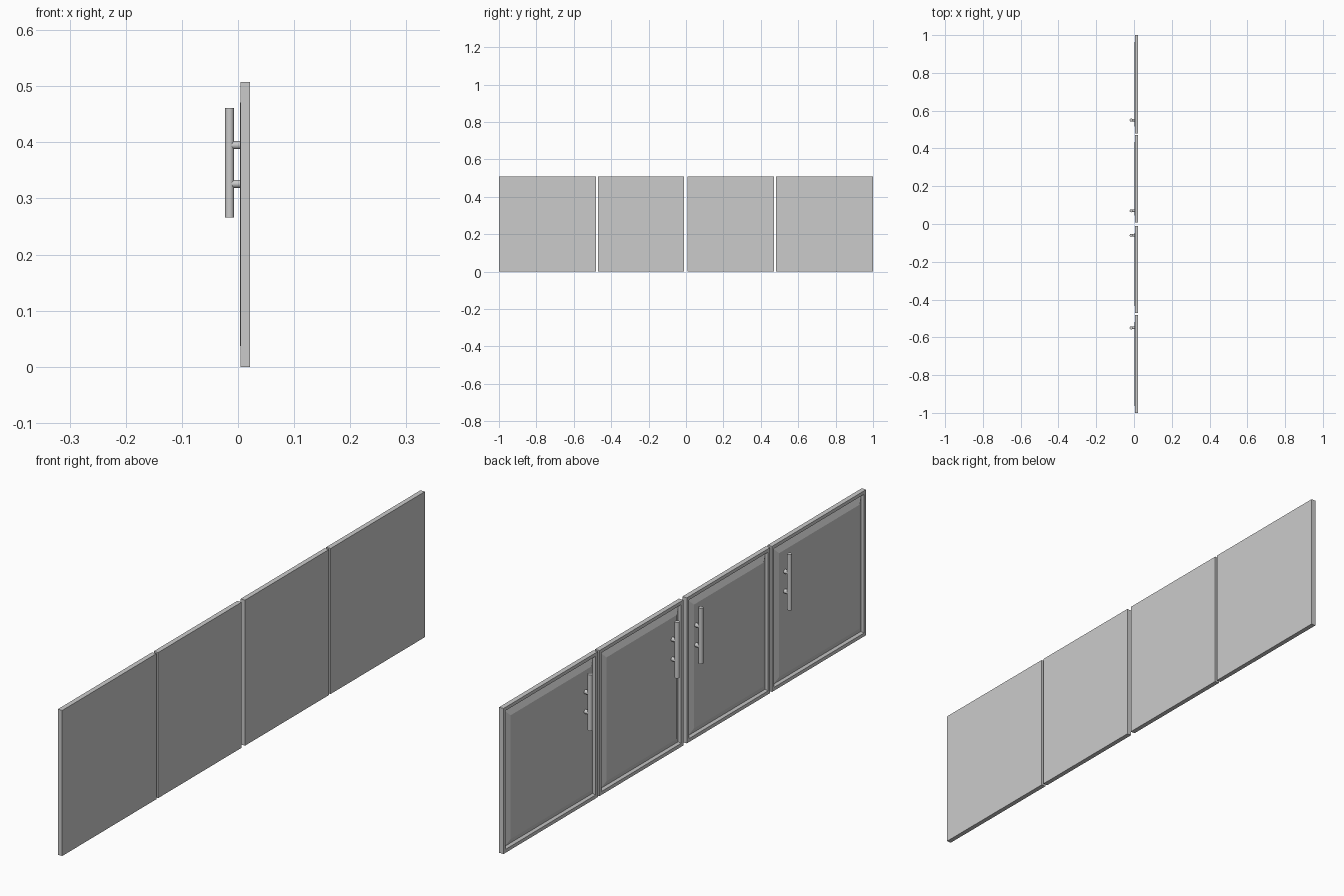
import bpy, bmesh
from math import pi
from mathutils import Matrix, Vector

if "Cube" in bpy.data.objects:
    bpy.data.objects.remove(bpy.data.objects["Cube"])

HEIGHT, BACK, RIM = 0.508, 0.0215, 0.0045


def finish(bm, name, smooth=False):
    bmesh.ops.recalc_face_normals(bm, faces=bm.faces)
    me = bpy.data.meshes.new(name)
    bm.to_mesh(me)
    bm.free()
    ob = bpy.data.objects.new(name, me)
    bpy.context.collection.objects.link(ob)
    if smooth:
        bpy.context.view_layer.objects.active = ob
        ob.select_set(True)
        bpy.ops.object.shade_smooth_by_angle(angle=0.7)
        ob.select_set(False)
    return ob


def door(name, y0, y1):
    # concentric rectangles (inset, x): back, rim, groove, raised panel
    profile = [(0, BACK), (0, RIM), (0.012, RIM), (0.018, 0.012), (0.038, 0.0035)]
    bm = bmesh.new()
    rings = []
    for inset, x in profile:
        a, b, c, d = y0 + inset, y1 - inset, inset, HEIGHT - inset
        rings.append([bm.verts.new((x, y, z)) for y, z in ((a, c), (b, c), (b, d), (a, d))])
    for r, s in zip(rings, rings[1:]):
        for i in range(4):
            j = (i + 1) % 4
            bm.faces.new((r[i], r[j], s[j], s[i]))
    bm.faces.new(rings[0])
    bm.faces.new(rings[-1])
    finish(bm, name)


def rod(bm, centre, radius, length, axis):
    rot = Matrix.Rotation(pi / 2, 4, 'Y') if axis == 'X' else Matrix()
    bmesh.ops.create_cone(bm, cap_ends=True, segments=24, radius1=radius, radius2=radius,
                          depth=length, matrix=Matrix.Translation(Vector(centre)) @ rot)


def handle(name, y):
    # upright bar on two short posts
    bm = bmesh.new()
    rod(bm, (-0.015, y, 0.364), 0.008, 0.195, 'Z')
    for z in (0.395, 0.326):
        rod(bm, (-0.004, y, z), 0.0072, 0.018, 'X')
    finish(bm, name, True)


doors = [(-1, -0.481, -0.55), (-0.471, -0.011, -0.06), (0.008, 0.471, 0.07), (0.48, 1, 0.55)]
for n, (y0, y1, hy) in enumerate(doors, 1):
    door(f"cabinet_door_{n}", y0, y1)
    handle(f"door_handle_{n}", hy)
